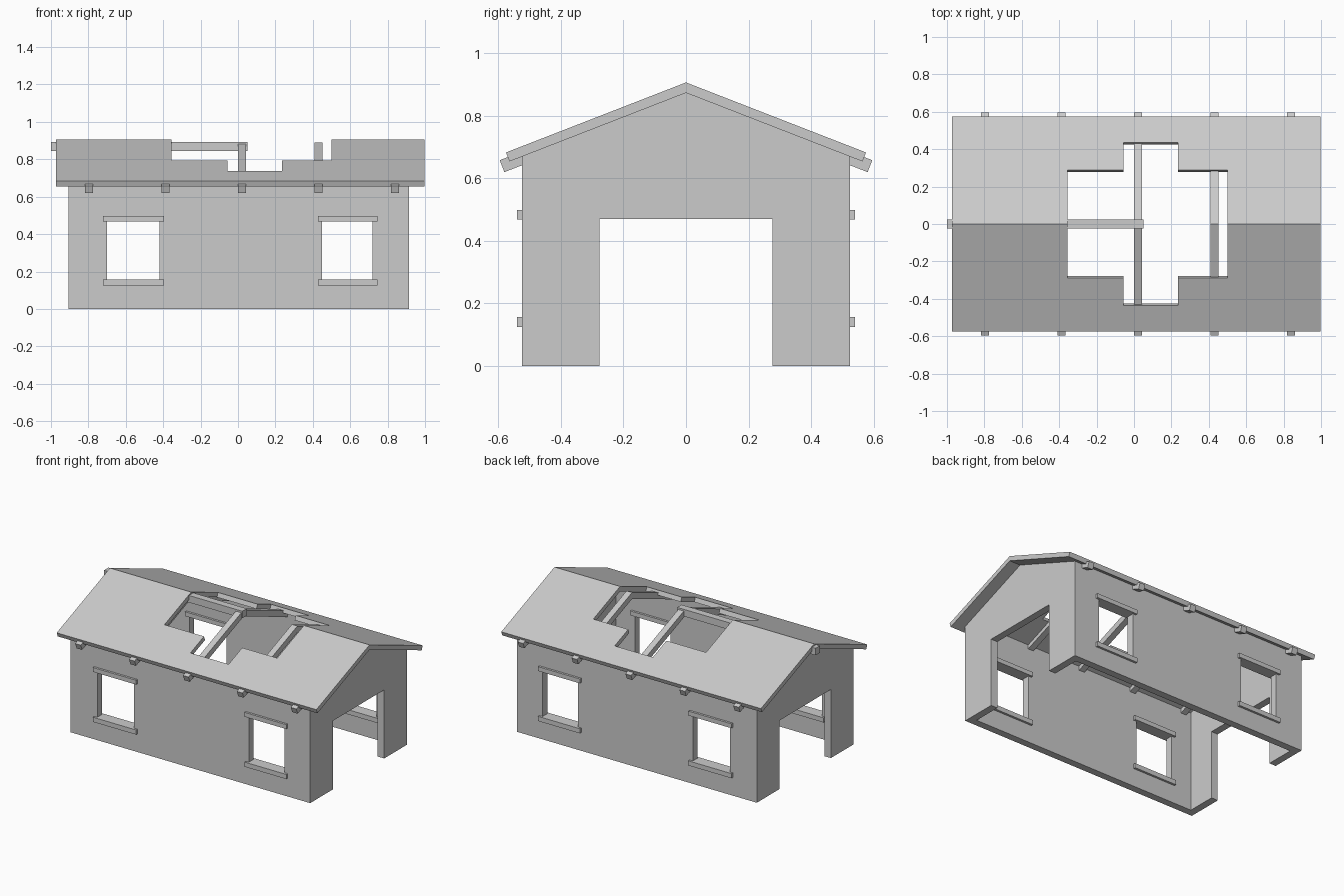
import bpy, bmesh, math

if "Cube" in bpy.data.objects:
    bpy.data.objects.remove(bpy.data.objects["Cube"])

A = math.atan(0.389)          # roof pitch
RIDGE = 0.907                 # top of roof at the ridge
WALL = 0.05                   # wall thickness
WINDOWS = [(-0.70, -0.42), (0.45, 0.72)]
SILL_Z, HEAD_Z = 0.155, 0.47


def finish(name, bm):
    bmesh.ops.recalc_face_normals(bm, faces=bm.faces)
    mesh = bpy.data.meshes.new(name)
    bm.to_mesh(mesh)
    bm.free()
    ob = bpy.data.objects.new(name, mesh)
    bpy.context.collection.objects.link(ob)
    return ob


def box(name, x0, x1, y0, y1, z0, z1):
    bm = bmesh.new()
    bmesh.ops.create_cube(bm, size=1)
    for v in bm.verts:
        v.co = ((x0 + x1) / 2 + v.co.x * (x1 - x0),
                (y0 + y1) / 2 + v.co.y * (y1 - y0),
                (z0 + z1) / 2 + v.co.z * (z1 - z0))
    return finish(name, bm)


def prism_x(name, profile, x0, x1):
    bm = bmesh.new()
    face = bm.faces.new([bm.verts.new((x0, y, z)) for y, z in profile])
    ext = bmesh.ops.extrude_face_region(bm, geom=[face])
    for g in ext["geom"]:
        if isinstance(g, bmesh.types.BMVert):
            g.co.x = x1
    return finish(name, bm)


def pitched(name, outline, top, depth):
    """Slab with plan outline (x, y), laid on both slopes and mitred at the ridge."""
    bm = bmesh.new()
    for side in (1, -1):
        upper, lower = [], []
        for x, y in outline:
            upper.append(bm.verts.new((x, side * y, top - y * math.tan(A))))
            yb = max(y - depth * math.sin(A), 0)
            zb = top - yb * math.tan(A) - depth / math.cos(A)
            lower.append(bm.verts.new((x, side * yb, zb)))
        bm.faces.new(upper)
        bm.faces.new(lower)
        for i in range(len(outline)):
            j = (i + 1) % len(outline)
            if outline[i][1] == 0 and outline[j][1] == 0:
                continue      # open at the ridge, welded to the other slope
            bm.faces.new((upper[i], upper[j], lower[j], lower[i]))
    bmesh.ops.remove_doubles(bm, verts=bm.verts, dist=1e-5)
    return finish(name, bm)


# Wall shell: gabled block with interior, doorway and windows cut out
under = RIDGE - 0.033
eave = under - 0.525 * math.tan(A)
walls = prism_x("walls", [(-0.525, 0), (0.525, 0), (0.525, eave),
                          (0, under), (-0.525, eave)], -0.905, 0.915)
cutters = [box("cut_room", -0.905 + WALL, 0.915 - WALL, -0.525 + WALL, 0.525 - WALL, -0.1, 1.2),
           box("cut_door", -1.2, 1.2, -0.277, 0.277, -0.2, HEAD_Z)]
for x0, x1 in WINDOWS:
    cutters.append(box("cut_window", x0, x1, -0.8, 0.8, SILL_Z, HEAD_Z))
for c in cutters:
    m = walls.modifiers.new("cut", 'BOOLEAN')
    m.operation = 'DIFFERENCE'
    m.solver = 'EXACT'
    m.object = c
bpy.context.view_layer.update()
cut_mesh = bpy.data.meshes.new_from_object(
    walls.evaluated_get(bpy.context.evaluated_depsgraph_get()))
walls.modifiers.clear()
walls.data = cut_mesh
for c in cutters:
    bpy.data.objects.remove(c)

# Sills and lintels on both long walls
for side in (-1, 1):
    ya, yb = sorted((side * 0.46, side * 0.54))
    for x0, x1 in WINDOWS:
        box("sill", x0 - 0.023, x1 + 0.025, ya, yb, 0.125, SILL_Z + 0.002)
        box("lintel", x0 - 0.023, x1 + 0.025, ya, yb, HEAD_Z - 0.002, 0.498)

# Roof with stepped hole across the ridge
pitched("roof", [(-0.972, 0), (-0.355, 0), (-0.355, 0.29), (-0.055, 0.29),
                 (-0.055, 0.437), (0.235, 0.437), (0.235, 0.29), (0.50, 0.29),
                 (0.50, 0), (0.998, 0), (0.998, 0.576), (-0.972, 0.576)],
        RIDGE, 0.031)

# Rafters and the broken ridge beam
for i in range(5):
    x = -0.797 + 0.409 * i
    pitched("rafter", [(x - 0.021, 0), (x + 0.021, 0),
                       (x + 0.021, 0.596), (x - 0.021, 0.596)], 0.890, 0.041)
box("ridge_beam", -1.0, 0.05, -0.024, 0.024, 0.845, 0.893)
